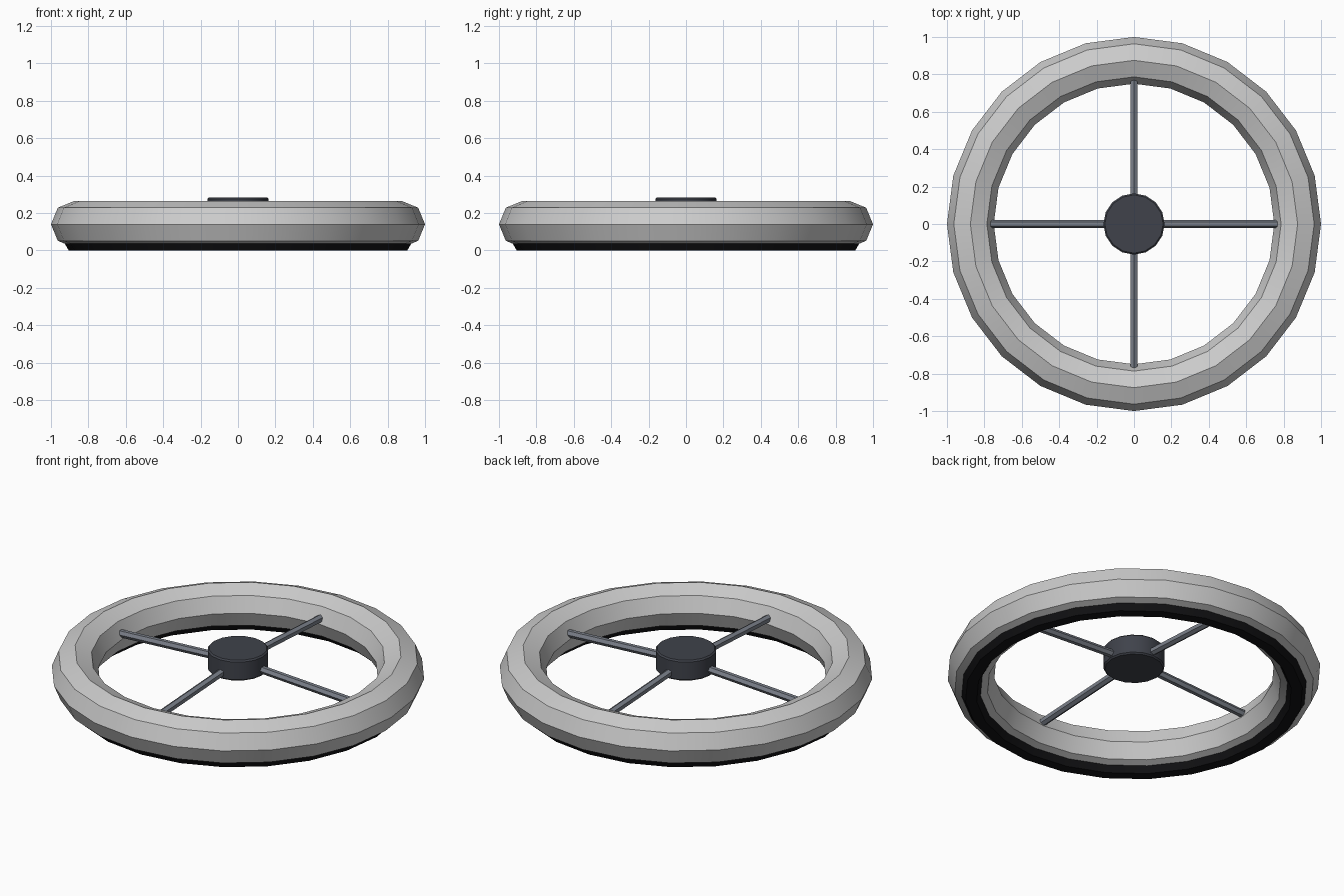
import bpy, math
from mathutils import Vector, Matrix

if "Cube" in bpy.data.objects:
    bpy.data.objects.remove(bpy.data.objects["Cube"])


def material(name, rgb):
    m = bpy.data.materials.new(name)
    m.diffuse_color = (*rgb, 1)
    m.use_nodes = True
    m.node_tree.nodes["Principled BSDF"].inputs["Base Color"].default_value = m.diffuse_color
    return m


def finish(ob, name, mat=None):
    ob.name = name
    if mat:
        ob.data.materials.append(mat)
    bpy.ops.object.shade_smooth_by_angle(angle=math.radians(30))
    return ob


def ring(name, z, minor, sides, mat=None):
    bpy.ops.mesh.primitive_torus_add(major_radius=0.875, minor_radius=minor,
                                     major_segments=24, minor_segments=sides,
                                     location=(0, 0, z))
    return finish(bpy.context.object, name, mat)


black = material("black_rubber", (0.006, 0.006, 0.007))
dark = material("dark_hub", (0.05, 0.055, 0.07))
steel = material("steel_spoke", (0.2, 0.22, 0.26))

# Octagonal rim with a hexagonal black band set into its underside
ring("rim", 0.14, 0.125, 8)
ring("base_band", 0.052, 0.06, 6, black)

# Hub disc with a small bevel
bpy.ops.mesh.primitive_cylinder_add(vertices=16, radius=0.164, depth=0.12,
                                    location=(0, 0, 0.223))
hub = bpy.context.object
bev = hub.modifiers.new("bevel", 'BEVEL')
bev.width = 0.008
bev.segments = 1
bev.limit_method = 'ANGLE'
bev.angle_limit = math.radians(40)
finish(hub, "hub", dark)

# Four spokes sloping slightly down from the hub to the rim
for i in range(4):
    a = i * math.pi / 2
    out = Vector((math.cos(a), math.sin(a), 0))
    p = out * 0.12 + Vector((0, 0, 0.2))
    q = out * 0.768 + Vector((0, 0, 0.165))
    d = q - p
    bpy.ops.mesh.primitive_cylinder_add(vertices=6, radius=0.022, depth=d.length)
    spoke = bpy.context.object
    roll = Matrix.Rotation(math.radians(30 if i % 2 == 0 else 0), 4, 'Z')
    spoke.matrix_world = (Matrix.Translation((p + q) / 2)
                          @ d.to_track_quat('Z', 'Y').to_matrix().to_4x4() @ roll)
    finish(spoke, f"spoke_{i + 1}", steel)
